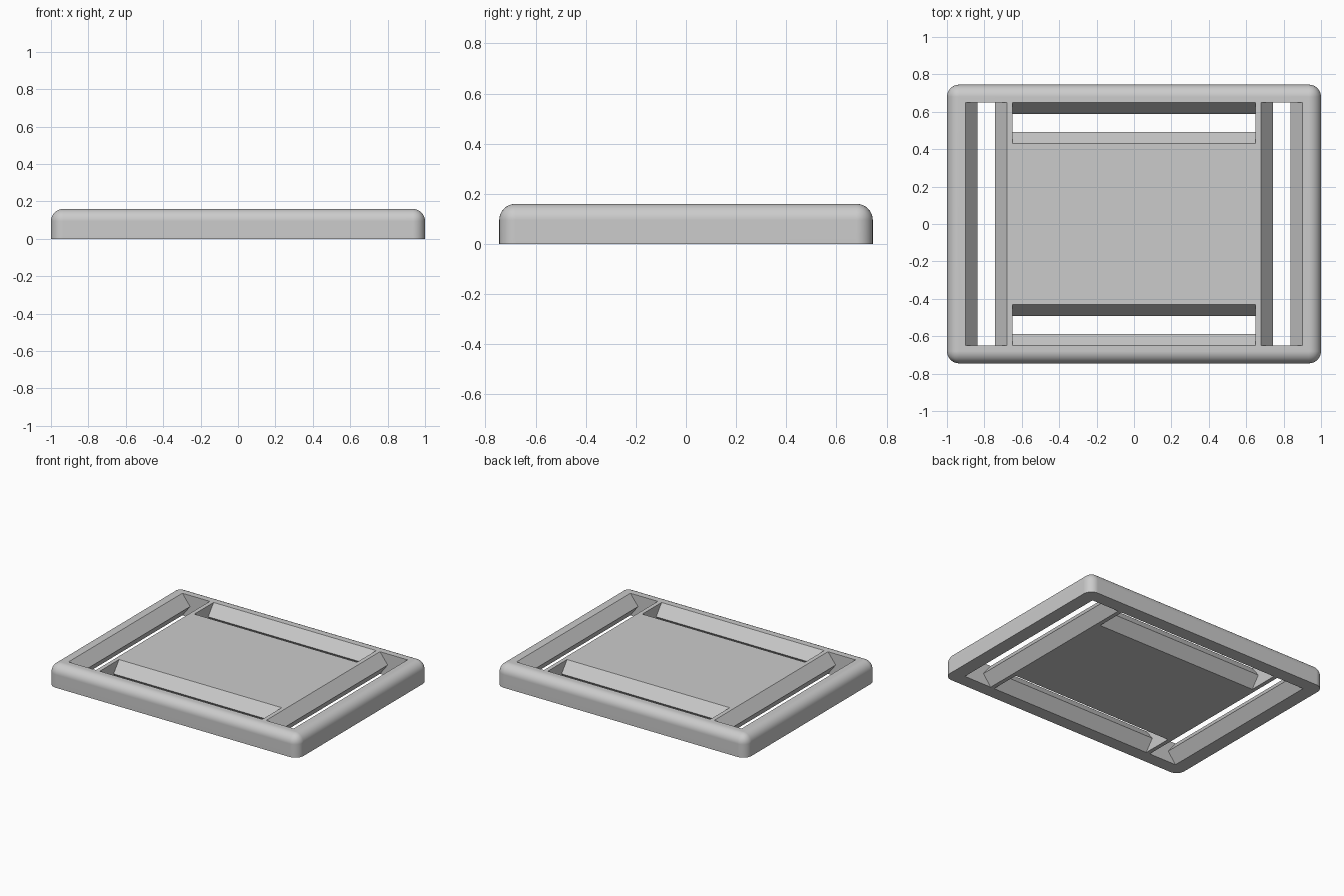
import bpy, bmesh, math

if "Cube" in bpy.data.objects:
    bpy.data.objects.remove(bpy.data.objects["Cube"], do_unlink=True)

WIDTH, DEPTH, HEIGHT, ROUND = 2.0, 1.49, 0.16, 0.065

grey = bpy.data.materials.new("mid grey")
grey.use_nodes = True
GREY = (0.6, 0.6, 0.6, 1)
grey.diffuse_color = GREY
grey.node_tree.nodes["Principled BSDF"].inputs["Base Color"].default_value = GREY


def make_object(name, bm):
    bmesh.ops.recalc_face_normals(bm, faces=bm.faces)
    mesh = bpy.data.meshes.new(name)
    bm.to_mesh(mesh)
    bm.free()
    mesh.materials.append(grey)
    obj = bpy.data.objects.new(name, mesh)
    bpy.context.collection.objects.link(obj)
    return obj


# Slab: rounded sides and top, sharp flat underside
bm = bmesh.new()
bmesh.ops.create_cube(bm, size=1)
for v in bm.verts:
    v.co = (v.co.x * WIDTH, v.co.y * DEPTH, (v.co.z + 0.5) * HEIGHT)
edges = [e for e in bm.edges if max(v.co.z for v in e.verts) > 0.01]
bmesh.ops.bevel(bm, geom=edges, offset=ROUND, segments=8, profile=0.5,
                affect='EDGES', clamp_overlap=True)
slab = make_object("slotted_slab", bm)


def slot_cutter(name, centre, along_x):
    """Long slot whose two side walls pinch together at mid height."""
    over, wide, narrow, half = 0.04, 0.11, 0.048, 0.65
    mid = HEIGHT / 2
    flare = wide + (wide - narrow) * over / mid
    right = [(flare, -over), (narrow, mid), (flare, HEIGHT + over)]
    profile = right + [(-s, z) for s, z in reversed(right)]
    bm = bmesh.new()
    rings = []
    for end in (-half, half):
        pts = [(end, s, z) if along_x else (s, end, z) for s, z in profile]
        rings.append([bm.verts.new((x + centre[0], y + centre[1], z))
                      for x, y, z in pts])
    a, b = rings
    n = len(profile)
    for i in range(n):
        j = (i + 1) % n
        bm.faces.new((a[i], a[j], b[j], b[i]))
    # End caps split at the pinch so each piece is convex
    for ring in rings:
        bm.faces.new((ring[0], ring[1], ring[4], ring[5]))
        bm.faces.new((ring[1], ring[2], ring[3], ring[4]))
    return make_object(name, bm)


# Four slots, one along each side
cutters = []
for side in (-1, 1):
    cutters.append(slot_cutter("long_slot_cutter", (0, side * 0.54), True))
    cutters.append(slot_cutter("end_slot_cutter", (side * 0.79, 0), False))

bpy.ops.object.select_all(action='DESELECT')
bpy.context.view_layer.objects.active = slab
slab.select_set(True)
for cutter in cutters:
    cut = slab.modifiers.new("slot", 'BOOLEAN')
    cut.operation = 'DIFFERENCE'
    cut.solver = 'EXACT'
    cut.object = cutter
    bpy.ops.object.modifier_apply(modifier=cut.name)
    bpy.data.objects.remove(cutter, do_unlink=True)

# Smooth rounded rim, crisp slot edges, flat large faces
bpy.ops.object.shade_smooth_by_angle(angle=math.radians(30))
weighted = slab.modifiers.new("flat_faces", 'WEIGHTED_NORMAL')
weighted.keep_sharp = True
